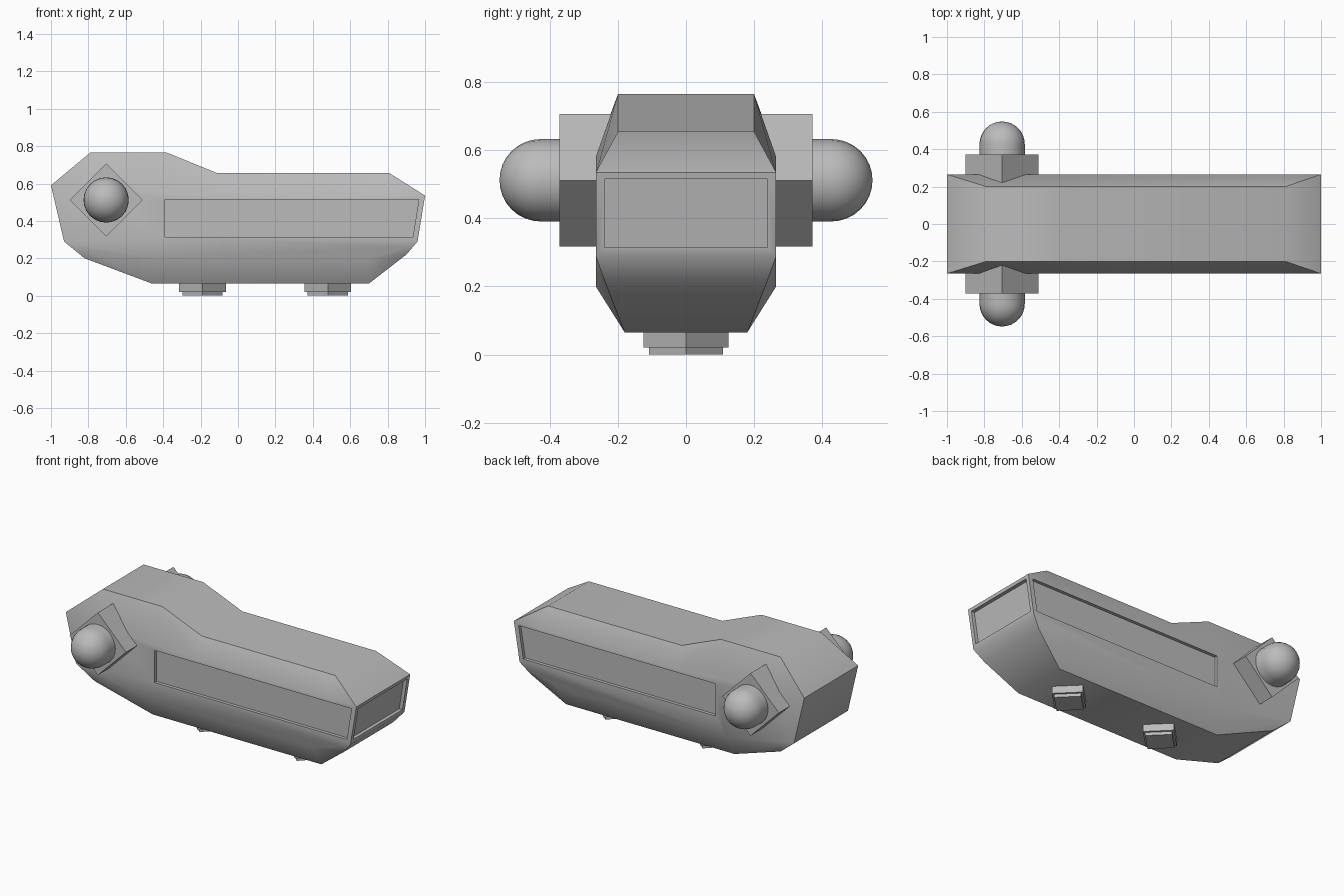
import bpy, bmesh, math
from mathutils import Matrix, Vector

old = bpy.data.objects.get("Cube")
if old:
    bpy.data.objects.remove(old, do_unlink=True)

grey = bpy.data.materials.new("plain grey")
grey.use_nodes = True
colour = (0.5, 0.5, 0.5, 1)
grey.diffuse_color = colour
grey.node_tree.nodes["Principled BSDF"].inputs["Base Color"].default_value = colour


def finish(bm, name, angle=40):
    bmesh.ops.remove_doubles(bm, verts=bm.verts, dist=0.0001)
    bmesh.ops.recalc_face_normals(bm, faces=bm.faces)
    mesh = bpy.data.meshes.new(name)
    bm.to_mesh(mesh)
    bm.free()
    mesh.materials.append(grey)
    obj = bpy.data.objects.new(name, mesh)
    bpy.context.collection.objects.link(obj)
    smooth(obj, angle)
    return obj


def smooth(obj, angle):
    bpy.ops.object.select_all(action='DESELECT')
    obj.select_set(True)
    bpy.context.view_layer.objects.active = obj
    bpy.ops.object.shade_smooth_by_angle(angle=math.radians(angle))


def prism(bm, points, y0, y1):
    """Extrude an x-z outline between two y values."""
    a = [bm.verts.new((x, y0, z)) for x, z in points]
    b = [bm.verts.new((x, y1, z)) for x, z in points]
    bm.faces.new(a)
    bm.faces.new(b)
    for i in range(len(a)):
        j = (i + 1) % len(a)
        bm.faces.new((a[i], a[j], b[j], b[i]))


def diamond(bm, matrix, radius, depth):
    bmesh.ops.create_cone(bm, cap_ends=True, segments=4, radius1=radius,
                          radius2=radius, depth=depth, matrix=matrix)


# Hull: centre outline (x, z, half width) and z of the matching side point
W = 0.265
rim = [(-1, .59, W, .59), (-.79, .765, .2, .58), (-.38, .765, .2, .58),
       (-.11, .655, .2, .53), (.81, .655, .2, .53), (1, .535, W, .535),
       (.96, .29, W, .29), (.9, .22, .24, .26), (.7, .065, .18, .2),
       (-.46, .065, .18, .2), (-.82, .2, .24, .25), (-.93, .29, W, .29)]
bm = bmesh.new()
edge, side = {}, {}
for s in (-1, 1):
    edge[s] = [bm.verts.new((x, s * w, z)) for x, z, w, zs in rim]
    side[s] = [edge[s][i] if w == W else bm.verts.new((x, s * W, zs))
               for i, (x, z, w, zs) in enumerate(rim)]
    bm.faces.new(side[s])
n = len(rim)
for i in range(n):
    j = (i + 1) % n
    bm.faces.new((edge[-1][i], edge[-1][j], edge[1][j], edge[1][i]))
    for s in (-1, 1):
        ring = list(dict.fromkeys((edge[s][i], edge[s][j], side[s][j], side[s][i])))
        if len(ring) > 2:
            bm.faces.new(ring)
hull = finish(bm, "hull")

# Recessed side windows and windshield
bm = bmesh.new()
pane = [(-.39, .315), (.935, .315), (.967, .515), (-.39, .515)]
for s in (-1, 1):
    prism(bm, pane, s * .245, s * .4)
prism(bm, [(.942, .315), (1.1, .315), (1.1, .515), (.974, .515)], -.24, .24)
cutter = finish(bm, "window_cutter")
cutter.hide_render = True
cut = hull.modifiers.new("windows", 'BOOLEAN')
cut.operation = 'DIFFERENCE'
cut.solver = 'EXACT'
cut.object = cutter
bpy.context.view_layer.objects.active = hull
bpy.ops.object.modifier_apply(modifier=cut.name)
bpy.data.objects.remove(cutter, do_unlink=True)
smooth(hull, 40)

# Side pods: diamond block with a round-ended cap
for s, label in ((-1, "right"), (1, "left")):
    turn = Matrix.Rotation(math.radians(-90 * s), 4, 'X')
    at = Vector((-.705, 0, .512))
    bm = bmesh.new()
    diamond(bm, Matrix.Translation(at + Vector((0, s * .272, 0))) @ turn, .195, .2)
    finish(bm, label + "_pod_block")

    bm = bmesh.new()
    bmesh.ops.create_uvsphere(bm, u_segments=24, v_segments=16, radius=.121)
    for v in bm.verts:
        if v.co.z < -.001:
            v.co.z = -.1
            if v.co.xy.length > .001:
                v.co.xy = v.co.xy.normalized() * .121
    bmesh.ops.transform(bm, verts=bm.verts,
                        matrix=Matrix.Translation(at + Vector((0, s * .427, 0))) @ turn)
    finish(bm, label + "_pod_cap")

# Two stepped feet underneath
for x, label in ((-.19, "rear_foot"), (.48, "front_foot")):
    bm = bmesh.new()
    diamond(bm, Matrix.Translation((x, 0, .045)), .125, .05)
    finish(bm, label + "_block")
    bm = bmesh.new()
    diamond(bm, Matrix.Translation((x, 0, .0125)), .108, .025)
    finish(bm, label + "_pad")
